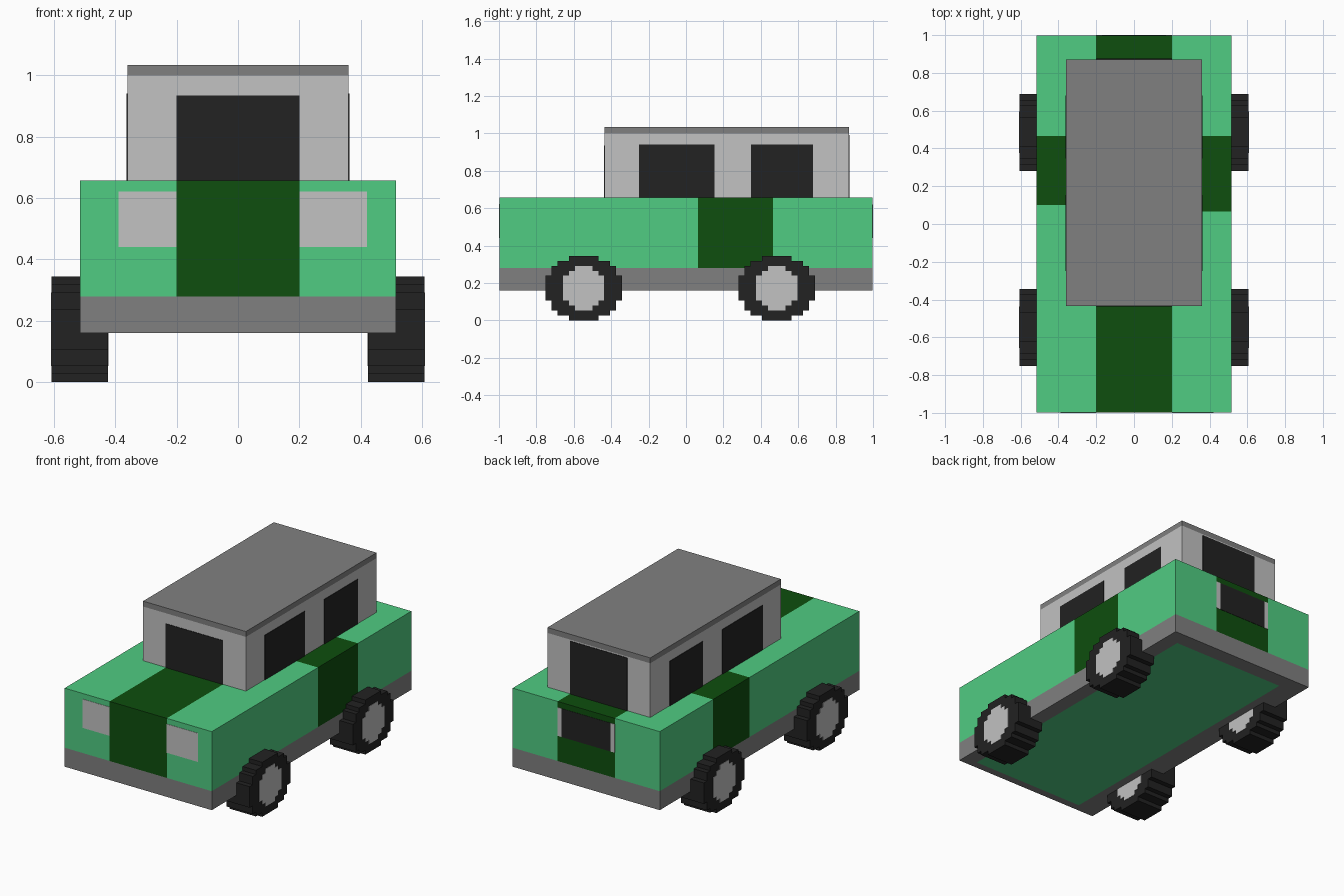
import bpy, bmesh
from mathutils import Vector

if "Cube" in bpy.data.objects:
    bpy.data.objects.remove(bpy.data.objects["Cube"])


def material(name, r, g, b):
    lin = [((c / 255 + 0.055) / 1.055) ** 2.4 if c > 10 else c / 255 / 12.92 for c in (r, g, b)]
    m = bpy.data.materials.new(name)
    m.diffuse_color = (*lin, 1)
    m.use_nodes = True
    m.node_tree.nodes["Principled BSDF"].inputs["Base Color"].default_value = m.diffuse_color
    return m


GREEN = material("light green", 80, 204, 130)
DARK = material("dark green", 14, 78, 14)
GREY = material("mid grey", 128, 128, 128)
PALE = material("pale grey", 194, 194, 194)
BLACK = material("black", 34, 34, 34)


def finish(name, bm, *mats):
    bmesh.ops.recalc_face_normals(bm, faces=bm.faces)
    me = bpy.data.meshes.new(name)
    bm.to_mesh(me)
    bm.free()
    for m in mats:
        me.materials.append(m)
    ob = bpy.data.objects.new(name, me)
    bpy.context.collection.objects.link(ob)
    return ob


def box_bm(x0, x1, y0, y1, z0, z1):
    bm = bmesh.new()
    bmesh.ops.create_cube(bm, size=1)
    for v in bm.verts:
        v.co = ((x0, x1)[v.co.x > 0], (y0, y1)[v.co.y > 0], (z0, z1)[v.co.z > 0])
    return bm


def box(name, mat, *dims):
    return finish(name, box_bm(*dims), mat)


# Body: one box cut along the stripe, bumper and floor lines, then coloured by rule
END = 0.998
bm = box_bm(-0.515, 0.515, -END, END, 0.16, 0.657)
cuts = [(0, c) for c in (-0.37, -0.2, 0.2, 0.42)]
cuts += [(1, c) for c in (-0.95, 0.065, 0.10, 0.465, 0.9)] + [(2, 0.28)]
for axis, c in cuts:
    co, no = Vector(), Vector()
    co[axis], no[axis] = c, 1
    bmesh.ops.bisect_plane(bm, geom=bm.verts[:] + bm.edges[:] + bm.faces[:],
                           plane_co=co, plane_no=no)
bm.normal_update()
for f in bm.faces:
    c, n = f.calc_center_median(), f.normal
    if n.z < -0.5:
        floor = -0.37 < c.x < 0.42 and -0.95 < c.y < 0.9
        f.material_index = 0 if floor else 2
    elif c.z < 0.28:
        f.material_index = 2
    else:
        long_stripe = abs(c.x) < 0.2
        side_stripe = (0.065 if c.x > 0 else 0.10) < c.y < 0.465
        f.material_index = 1 if long_stripe or side_stripe else 0
finish("body", bm, GREEN, DARK, GREY)

# Cabin and roof
CX, CY0, CY1 = 0.36, -0.435, 0.872
box("cabin", PALE, -CX, CX, CY0, CY1, 0.655, 1.0)
box("roof", GREY, -CX, CX, CY0, CY1, 1.0, 1.034)

# Windows
T = 0.003
box("windshield", BLACK, -0.2, 0.2, CY0 - T, CY0 + T, 0.656, 0.935)
box("rear_window", BLACK, -0.2, 0.2, CY1 - T, CY1 + T, 0.656, 0.992)
for side, s in (("left", -1), ("right", 1)):
    for place, y0, y1 in (("front", -0.25, 0.153), ("back", 0.347, 0.68)):
        box(f"{side}_{place}_window", BLACK, *sorted((s * (CX - T), s * (CX + T))),
            y0, y1, 0.656, 0.94)

# Headlights, tail lights and the tailgate panel
box("left_headlight", PALE, -0.39, -0.2, -1, -END + T, 0.44, 0.622)
box("right_headlight", PALE, 0.2, 0.42, -1, -END + T, 0.44, 0.622)
for side, s in (("left", -1), ("right", 1)):
    box(f"{side}_tail_light", PALE, *sorted((s * 0.17, s * 0.2)), END - T, 1, 0.44, 0.62)
box("tailgate_panel", BLACK, -0.17, 0.17, END - T, 1, 0.44, 0.62)

# Wheels: stepped discs, given as the width in cells of each row
CELL_Y, CELL_Z, AXLE_Z = 0.408 / 13, 0.345 / 13, 0.1725
TYRE = [5, 9, 11, 11, 13, 13, 13, 13, 13, 11, 11, 9, 5]
HUB = [3, 5, 7, 7, 7, 7, 7, 5, 3]


def stepped_disc(name, mat, rows, x0, x1, y):
    right = []
    for i, w in enumerate(rows):
        z = AXLE_Z + (i - len(rows) / 2) * CELL_Z
        if i == 0 or rows[i - 1] != w:
            right.append((w / 2 * CELL_Y, z))
        if i == len(rows) - 1 or rows[i + 1] != w:
            right.append((w / 2 * CELL_Y, z + CELL_Z))
    outline = right + [(-h, z) for h, z in reversed(right)]
    bm = bmesh.new()
    face = bm.faces.new([bm.verts.new((x0, y + h, z)) for h, z in outline])
    ext = bmesh.ops.extrude_face_region(bm, geom=[face], use_keep_orig=True)
    verts = [g for g in ext["geom"] if isinstance(g, bmesh.types.BMVert)]
    bmesh.ops.translate(bm, vec=(x1 - x0, 0, 0), verts=verts)
    finish(name, bm, mat)


for side, s in (("left", -1), ("right", 1)):
    for place, y in (("front", -0.547), ("back", 0.485)):
        stepped_disc(f"{side}_{place}_tyre", BLACK, TYRE, s * 0.424, s * 0.607, y)
        stepped_disc(f"{side}_{place}_hub", PALE, HUB, s * 0.422, s * 0.609, y)
